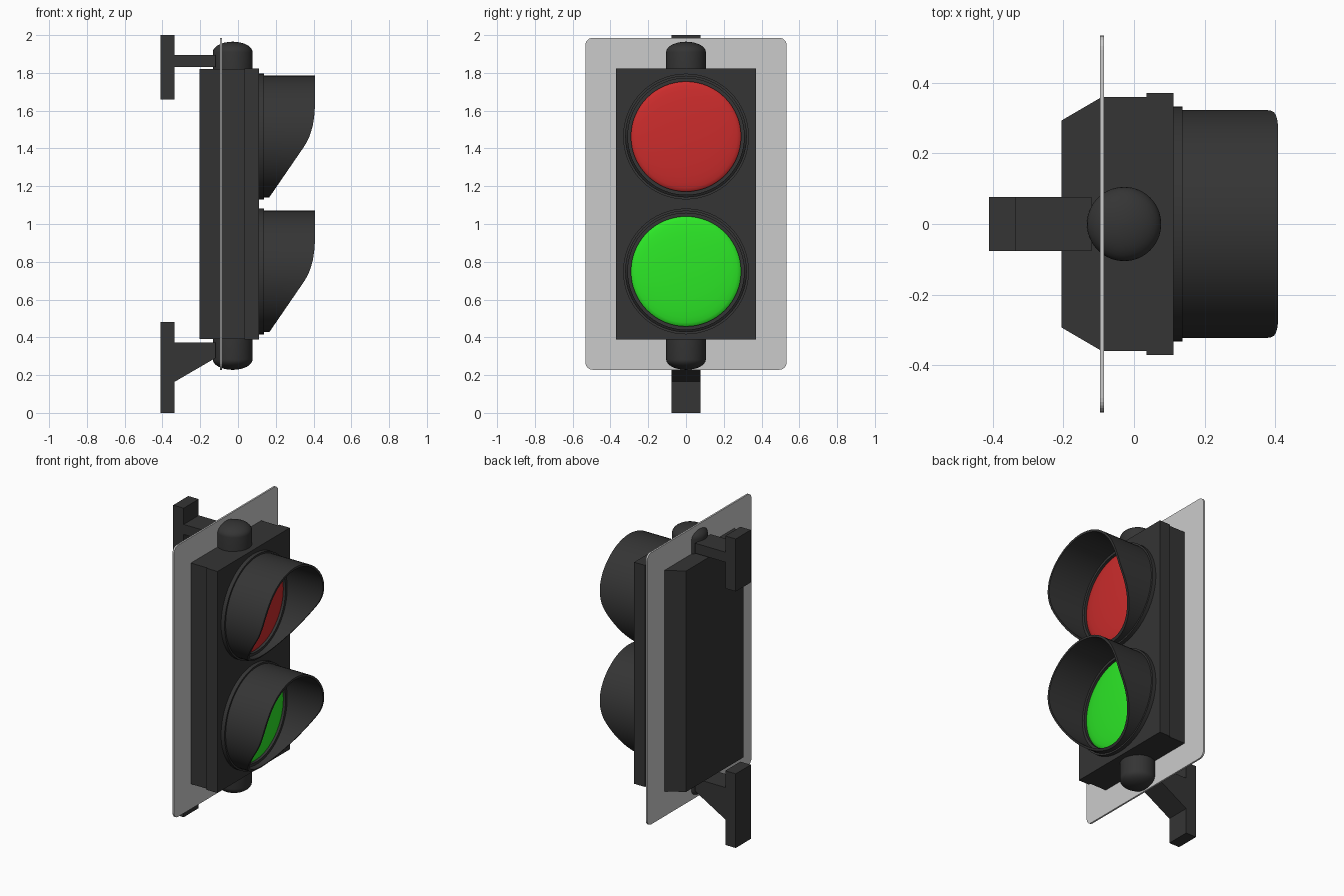
import bpy, bmesh, math

if "Cube" in bpy.data.objects:
    bpy.data.objects.remove(bpy.data.objects["Cube"])


def material(name, rgb):
    m = bpy.data.materials.new(name)
    m.diffuse_color = (*rgb, 1)
    m.use_nodes = True
    m.node_tree.nodes["Principled BSDF"].inputs["Base Color"].default_value = m.diffuse_color
    return m


DARK = material("dark_housing", (0.035, 0.035, 0.035))
RED = material("red_glass", (0.6, 0.025, 0.025))
GREEN = material("green_glass", (0.025, 0.8, 0.02))


def make(name, bm, mat=None, smooth=False):
    bmesh.ops.recalc_face_normals(bm, faces=bm.faces)
    me = bpy.data.meshes.new(name)
    bm.to_mesh(me)
    bm.free()
    ob = bpy.data.objects.new(name, me)
    bpy.context.collection.objects.link(ob)
    if mat:
        me.materials.append(mat)
    if smooth:
        bpy.ops.object.select_all(action='DESELECT')
        ob.select_set(True)
        bpy.context.view_layer.objects.active = ob
        bpy.ops.object.shade_smooth_by_angle(angle=math.radians(35))
    return ob


def prism(name, points, offset, mat=None):
    """Extrude a closed outline of 3D points along an offset."""
    bm = bmesh.new()
    f = bm.faces.new([bm.verts.new(p) for p in points])
    r = bmesh.ops.extrude_face_region(bm, geom=[f])
    bmesh.ops.translate(bm, vec=offset, verts=[v for v in r['geom'] if isinstance(v, bmesh.types.BMVert)])
    return make(name, bm, mat)


def loft(name, rings, mat, closed=False):
    """Skin a list of rings; cap the ends, or join last to first."""
    bm = bmesh.new()
    vs = [[bm.verts.new(p) for p in ring] for ring in rings]
    n = len(rings[0])
    for a, b in zip(vs, vs[1:] + (vs[:1] if closed else [])):
        for i in range(n):
            j = (i + 1) % n
            bm.faces.new((a[i], a[j], b[j], b[i]))
    if not closed:
        bm.faces.new(vs[0])
        bm.faces.new(vs[-1])
    return make(name, bm, mat, True)


N = 64
ANGLES = [2 * math.pi * i / N for i in range(N)]


def ring_x(x, r, zc):
    return [(x, r * math.cos(a), zc + r * math.sin(a)) for a in ANGLES]


# housing with chamfered back, and wider door in front
half = [(-0.205, 0.293), (-0.09, 0.36), (0.035, 0.36)]
outline = half + [(x, -y) for x, y in reversed(half)]
prism("housing", [(x, y, 0.39) for x, y in outline], (0, 0, 1.43), DARK)
prism("door", [(0.035, -0.37, 0.388), (0.112, -0.37, 0.388), (0.112, 0.37, 0.388), (0.035, 0.37, 0.388)],
      (0, 0, 1.434), DARK)

# back plate with rounded corners
R, HY, HZ, ZC = 0.04, 0.533, 0.879, 1.107
plate = []
for k, (sy, sz) in enumerate([(1, 1), (-1, 1), (-1, -1), (1, -1)]):
    for i in range(7):
        a = math.pi / 2 * (k + i / 6)
        plate.append((-0.096, sy * (HY - R) + R * math.cos(a), ZC + sz * (HZ - R) + R * math.sin(a)))
prism("back_plate", plate, (0.011, 0, 0))

# visor lip: x of the cut edge at a height above the lens centre
EDGE = [(-0.33, 0.16), (-0.053, 0.35), (-0.02, 0.37), (0.015, 0.384), (0.06, 0.396), (0.11, 0.404),
        (0.17, 0.408), (0.4, 0.408)]


def edge_x(d):
    for (d0, x0), (d1, x1) in zip(EDGE, EDGE[1:]):
        if d <= d1:
            return x0 + (x1 - x0) * (d - d0) / (d1 - d0)
    return EDGE[-1][1]


def visor_end(r, zc):
    return [(edge_x(r * math.sin(a)), r * math.cos(a), zc + r * math.sin(a)) for a in ANGLES]


# lamps: bezel, lens and visor
for label, zc, glass in (("red", 1.463, RED), ("green", 0.749, GREEN)):
    loft(label + "_bezel", [ring_x(0.105, 0.333, zc), ring_x(0.137, 0.333, zc),
                            ring_x(0.137, 0.291, zc), ring_x(0.105, 0.291, zc)], DARK, True)
    loft(label + "_visor", [ring_x(0.12, 0.322, zc), visor_end(0.322, zc),
                            visor_end(0.308, zc), ring_x(0.12, 0.308, zc)], DARK, True)
    dome = [ring_x(0.118 + 0.03 * math.sin(t), 0.292 * math.cos(t), zc)
            for t in (math.pi / 2 * i / 8.2 for i in range(9))]
    loft(label + "_lens", [ring_x(0.108, 0.292, zc)] + dome, glass)

# pivot caps at top and bottom
for label, z0, z1, s in (("top", 1.80, 1.91, 1), ("bottom", 0.41, 0.283, -1)):
    levels = [(z0, 0.105)] + [(z1 + s * 0.055 * math.sin(t), 0.105 * math.cos(t))
                              for t in (math.pi / 2 * i / 8.2 for i in range(9))]
    loft(label + "_cap", [[(-0.028 + r * math.cos(a), r * math.sin(a), z) for a in ANGLES]
                          for z, r in levels], DARK)

# wall brackets
W = 0.077
top = [(-0.41, 1.66), (-0.335, 1.66), (-0.335, 1.83), (-0.12, 1.83), (-0.12, 1.895),
       (-0.335, 1.895), (-0.335, 2.0), (-0.41, 2.0)]
low = [(-0.41, 0), (-0.335, 0), (-0.335, 0.165), (-0.12, 0.29), (-0.12, 0.372),
       (-0.335, 0.372), (-0.335, 0.48), (-0.41, 0.48)]
for name, pts in (("top_bracket", top), ("bottom_bracket", low)):
    prism(name, [(x, -W, z) for x, z in pts], (0, 2 * W, 0), DARK)
